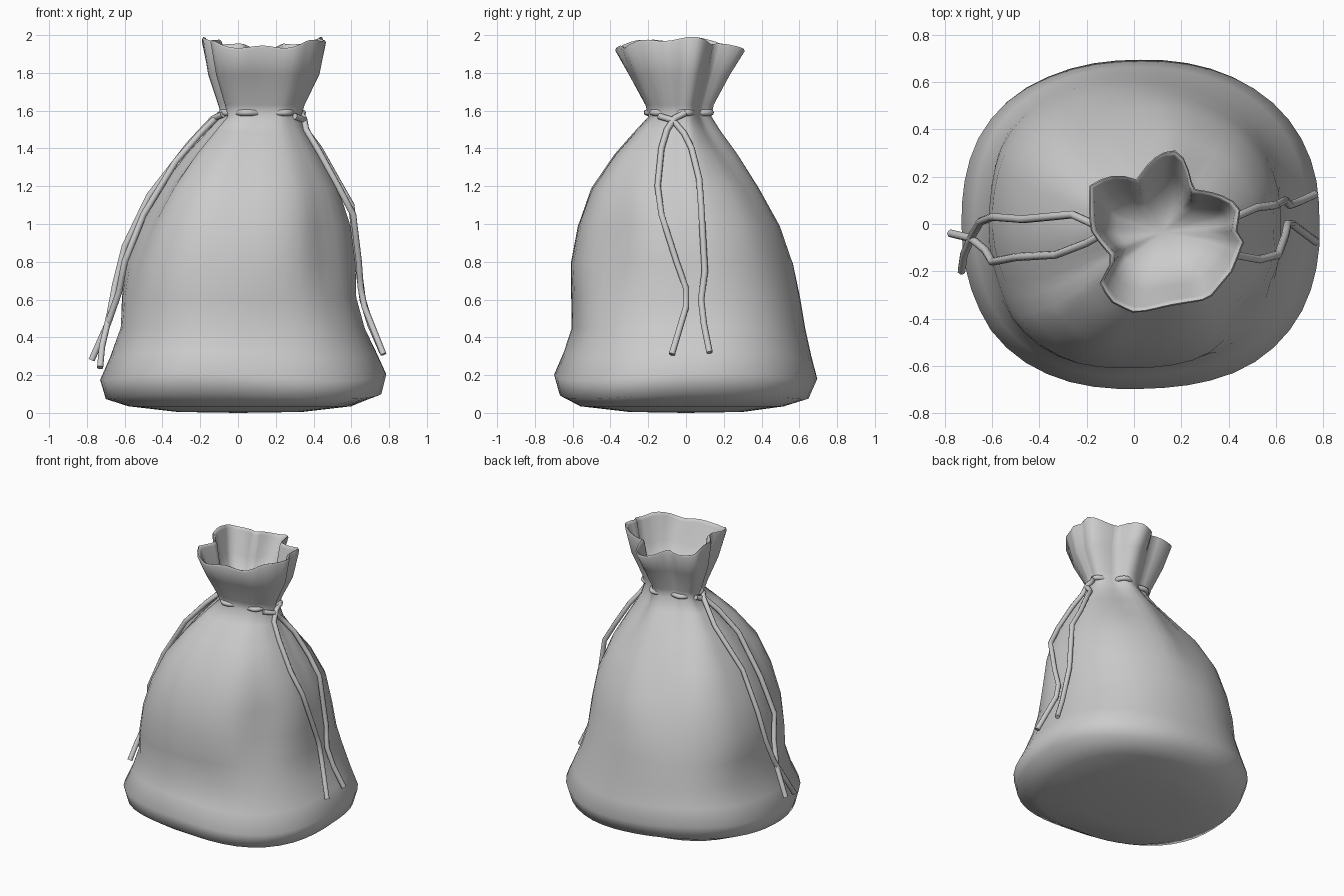
import bpy, bmesh, math
from mathutils import Vector
from mathutils.bvhtree import BVHTree

if "Cube" in bpy.data.objects:
    bpy.data.objects.remove(bpy.data.objects["Cube"])

SEG = 48
# Crumpled mouth outline (x, y)
MOUTH = [(-.19, .17), (-.08, .21), (.01, .19), (.08, .28), (.16, .32), (.20, .30),
         (.25, .15), (.42, .10), (.46, .05), (.43, -.02), (.47, -.07), (.42, -.20),
         (.32, -.32), (.15, -.35), (0, -.38), (-.09, -.34), (-.15, -.26),
         (-.09, -.15), (-.19, -.02)]
RX, RY, CX, CY = .33, .345, .13, -.03
polar = sorted((math.atan2((y - CY) / RY, (x - CX) / RX),
                math.hypot((y - CY) / RY, (x - CX) / RX)) for x, y in MOUTH)
polar = [(polar[-1][0] - math.tau, polar[-1][1])] + polar + [(polar[0][0] + math.tau, polar[0][1])]


def fold(a):
    """Radius of the mouth outline at an angle, relative to an ellipse."""
    a = (a + math.pi) % math.tau - math.pi
    for (a0, r0), (a1, r1) in zip(polar, polar[1:]):
        if a0 <= a <= a1:
            t = (a - a0) / (a1 - a0)
            x = (1 - t) * r0 * math.cos(a0) + t * r1 * math.cos(a1)
            y = (1 - t) * r0 * math.sin(a0) + t * r1 * math.sin(a1)
            return math.hypot(x, y)
    return 1


MEAN = sum(fold(i * math.tau / SEG) for i in range(SEG)) / SEG

# Rows: z, xmin, xmax, ymin, ymax, fold strength, squareness
ROWS = [(.015, -.32, .34, -.30, .30, 0, 2.2),
        (.045, -.58, .60, -.56, .52, 0, 2.4),
        (.10, -.70, .76, -.67, .65, .02, 2.4),
        (.20, -.73, .785, -.70, .695, .03, 2.35),
        (.32, -.68, .73, -.65, .665, .03, 2.35),
        (.46, -.63, .67, -.61, .635, .04, 2.4),
        (.62, -.62, .625, -.61, .61, .06, 2.4),
        (.80, -.60, .62, -.61, .57, .10, 2.3),
        (1.0, -.52, .59, -.57, .50, .17, 2.25),
        (1.2, -.41, .52, -.50, .39, .28, 2.2),
        (1.38, -.27, .42, -.38, .27, .42, 2.1),
        (1.50, -.16, .35, -.27, .18, .55, 2),
        (1.58, -.085, .325, -.195, .13, .6, 2),
        (1.64, -.10, .34, -.21, .14, .7, 2),
        (1.80, -.15, .41, -.29, .22, .9, 2)]
# Soft dents (negative = bulges): angle in degrees, z, depth, angular width, height
DENTS = [(-40, .90, .10, 16, .25), (-95, 1.35, .04, 12, .15), (-75, .45, .03, 18, .2),
         (98, 1.2, .07, 16, .25), (48, 1.15, -.07, 20, .25), (130, 1.15, -.08, 18, .25),
         (75, .6, .02, 20, .25), (165, .5, .03, 20, .15), (-150, .8, .03, 18, .2),
         (-120, 1.1, -.03, 15, .25)]


def row_point(row, a, grow=0):
    z, x0, x1, y0, y1, w, n = row
    c, s = math.cos(a), math.sin(a)
    r = (abs(c) ** n + abs(s) ** n) ** (-1 / n) * (1 + w * (fold(a) - MEAN))
    for da, dz, depth, wa, hz in DENTS:
        d = (math.degrees(a) - da + 180) % 360 - 180
        r -= depth * math.exp(-(d / wa) ** 2 - ((z - dz) / hz) ** 2)
    x = (x0 + x1) / 2 + ((x1 - x0) / 2 * r + grow) * c
    y = (y0 + y1) / 2 + ((y1 - y0) / 2 * r + grow) * s
    if .05 < z < .4:
        z += .018 * math.sin(3 * a + 1)
    return Vector((x, y, z))


def rim_point(a, inset=0, drop=0):
    r = fold(a)
    return Vector((CX + (RX * r - inset) * math.cos(a), CY + (RY * r - inset) * math.sin(a),
                   1.968 + .024 * math.cos(2 * a) + .011 * math.sin(7 * a) - drop))


# Sack: outer cloth, rounded rim, then the inside funnel closing at the neck
angles = [i * math.tau / SEG for i in range(SEG)]
rings = [[row_point(r, a) for a in angles] for r in ROWS]
rings += [[rim_point(a, i, d) for a in angles]
          for i, d in ((.002, .012), (.008, 0), (.018, .004), (.026, .02))]
rings.append([row_point(ROWS[-1], a, -.025) for a in angles])
rings.append([row_point(ROWS[-2], a, -.03) for a in angles])
bm = bmesh.new()
vr = [[bm.verts.new(p) for p in ring] for ring in rings]
for lo, hi in zip(vr, vr[1:]):
    for i in range(SEG):
        j = (i + 1) % SEG
        bm.faces.new((lo[i], lo[j], hi[j], hi[i]))
base = bm.verts.new((0, 0, 0.01))
floor = bm.verts.new((.12, -.035, 1.61))
for i in range(SEG):
    j = (i + 1) % SEG
    bm.faces.new((base, vr[0][j], vr[0][i]))
    bm.faces.new((floor, vr[-1][i], vr[-1][j]))
low = min(v.co.z for v in bm.verts)
for v in bm.verts:
    v.co.z -= low
bmesh.ops.recalc_face_normals(bm, faces=bm.faces)
tree = BVHTree.FromBMesh(bm)
me = bpy.data.meshes.new("sack")
bm.to_mesh(me)
bm.free()
sack = bpy.data.objects.new("sack", me)
bpy.context.collection.objects.link(sack)


def finish(ob, angle):
    bpy.ops.object.select_all(action='DESELECT')
    ob.select_set(True)
    bpy.context.view_layer.objects.active = ob
    if ob.type == 'CURVE':
        bpy.ops.object.convert(target='MESH')
    bpy.ops.object.shade_smooth_by_angle(angle=math.radians(angle))


def cord(name, pts, cyclic=False):
    cu = bpy.data.curves.new(name, 'CURVE')
    cu.dimensions = '3D'
    cu.bevel_depth = .017
    cu.bevel_resolution = 2
    cu.use_fill_caps = True
    sp = cu.splines.new('POLY')
    sp.points.add(len(pts) - 1)
    for p, q in zip(sp.points, pts):
        p.co = (*q, 1)
    sp.use_cyclic_u = cyclic
    ob = bpy.data.objects.new(name, cu)
    bpy.context.collection.objects.link(ob)
    finish(ob, 50)


finish(sack, 75)

# Drawstring threaded in and out of the neck
ring = []
for i in range(72):
    a = i * math.tau / 72
    p = row_point(ROWS[12], a, -.012 + .022 * math.cos(6 * (a - math.radians(-110))))
    ring.append(p + Vector((0, 0, .01)))
cord("neck_drawstring", ring, True)


def hanging(name, side, pts):
    """Strand draped over the sack: every point is pushed out to rest on the cloth."""
    vs = [Vector(p) for p in pts]
    dense = []
    for p, q in zip(vs, vs[1:]):
        dense += [p, (p + q) / 2]
    dense.append(vs[-1])
    for p in dense:
        hit = tree.ray_cast(Vector((side * 2, p.y, p.z)), Vector((-side, 0, 0)))[0]
        if hit:
            p.x = side * max(side * p.x, side * hit.x + .012)
    cord(name, dense)


hanging("right_cord_front", 1, [(.30, 0, 1.59), (.33, -.06, 1.56), (.36, -.10, 1.50),
        (.42, -.13, 1.40), (.53, -.15, 1.2), (.61, -.13, 1.05), (.64, -.05, .8),
        (.65, 0, .66), (.67, 0, .56), (.77, -.075, .31)])
hanging("right_cord_back", 1, [(.30, -.14, 1.57), (.34, -.07, 1.55), (.37, -.01, 1.48),
        (.43, .03, 1.4), (.52, .07, 1.24), (.60, .08, 1.1), (.64, .10, .75),
        (.66, .08, .6), (.70, .095, .47), (.765, .125, .32)])
hanging("left_cord_back", -1, [(-.08, -.08, 1.58), (-.13, -.02, 1.56), (-.26, .04, 1.42),
        (-.47, .02, 1.15), (-.60, .03, .88), (-.65, .01, .68), (-.68, -.04, .52),
        (-.72, -.13, .35), (-.73, -.2, .24)])
hanging("left_cord_front", -1, [(-.08, .03, 1.58), (-.13, -.04, 1.55), (-.2, -.08, 1.48),
        (-.33, -.13, 1.33), (-.5, -.14, 1.05), (-.6, -.16, .8), (-.63, -.11, .64),
        (-.69, -.06, .47), (-.775, -.04, .28)])
